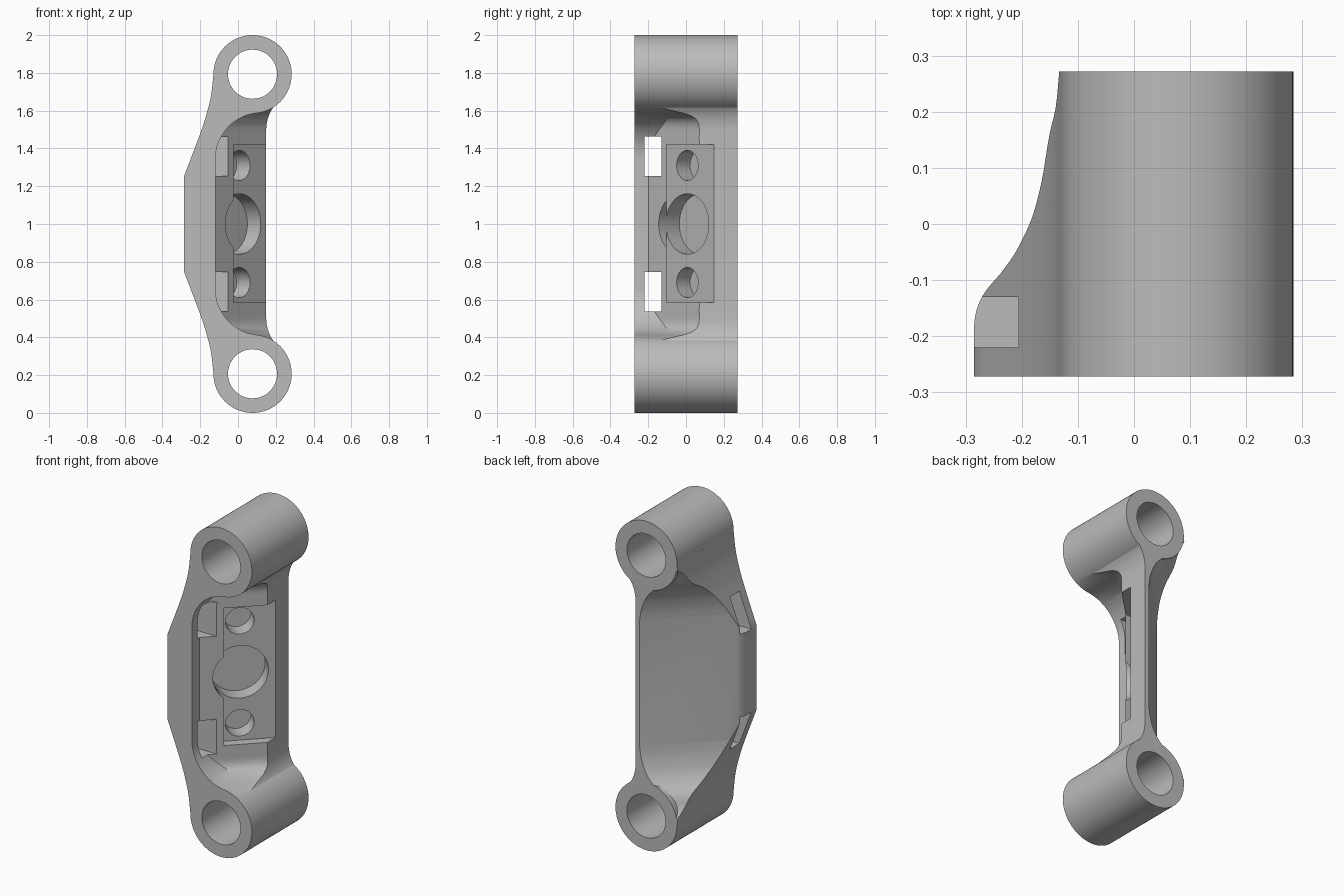
import bpy, bmesh, math
from mathutils import Vector

cube = bpy.data.objects.get("Cube")
if cube:
    bpy.data.objects.remove(cube, do_unlink=True)

X, Y, Z = Vector((1, 0, 0)), Vector((0, 1, 0)), Vector((0, 0, 1))
ALONG = (X + Y).normalized()      # runs along the diagonal web
INWARD = (X - Y).normalized()     # points out of the web's front side
MID = Z                           # mirror height of the part
HALF_DEPTH = 0.272
TUBE_X, TUBE_Z, TUBE_R, BORE_R = 0.077, 0.793, 0.207, 0.13


def curve(points, steps=5):
    """Catmull-Rom smoothing through a few points."""
    p = [Vector(q) for q in points]
    p = [2 * p[0] - p[1]] + p + [2 * p[-1] - p[-2]]
    out = []
    for a, b, c, d in zip(p, p[1:], p[2:], p[3:]):
        for i in range(steps):
            t = i / steps
            out.append(0.5 * (2 * b + (c - a) * t + (2 * a - 5 * b + 4 * c - d) * t ** 2
                              + (3 * b - a - 3 * c + d) * t ** 3))
    return out + [p[-2]]


def mirrored(points):
    """Close an upper half profile with its lower mirror image."""
    pts = [Vector(q) for q in points]
    return pts + [Vector((q.x, -q.y)) for q in reversed(pts)]


def prism(name, points, u, v, start, end, origin=MID):
    """Extrude a flat profile spanned by u and v along their normal."""
    w = u.cross(v)
    bm = bmesh.new()
    rings = [[bm.verts.new(origin + u * q[0] + v * q[1] + w * d) for q in points]
             for d in (start, end)]
    bm.faces.new(rings[0])
    bm.faces.new(rings[1])
    n = len(points)
    for i in range(n):
        j = (i + 1) % n
        bm.faces.new((rings[0][i], rings[0][j], rings[1][j], rings[1][i]))
    bmesh.ops.recalc_face_normals(bm, faces=bm.faces)
    mesh = bpy.data.meshes.new(name)
    bm.to_mesh(mesh)
    bm.free()
    obj = bpy.data.objects.new(name, mesh)
    bpy.context.collection.objects.link(obj)
    return obj


def circle(cx, cy, r, n=64):
    return [(cx + r * math.cos(math.tau * i / n), cy + r * math.sin(math.tau * i / n))
            for i in range(n)]


def combine(target, tool, operation="DIFFERENCE"):
    """Apply a boolean and discard the tool."""
    mod = target.modifiers.new(operation, "BOOLEAN")
    mod.operation, mod.solver, mod.object = operation, "EXACT", tool
    graph = bpy.context.evaluated_depsgraph_get()
    mesh = bpy.data.meshes.new_from_object(target.evaluated_get(graph))
    target.modifiers.clear()
    target.data = mesh
    bpy.data.objects.remove(tool, do_unlink=True)


# Web blank: side outline with bowed left edge and waisted right edge
right_edge = curve([(0.148, 0.46), (0.152, 0.53), (0.17, 0.59), (0.205, 0.645)])
left_edge = curve([(-0.13, 0.79), (-0.143, 0.68), (-0.17, 0.57), (-0.207, 0.46), (-0.285, 0.255)])
link = prism("link_arm", mirrored(right_edge + [Vector((TUBE_X, TUBE_Z))] + left_edge),
             X, Z, -HALF_DEPTH, HALF_DEPTH)

# Rear relief: flat diagonal face blending up into the tubes
blend = curve([(-0.106, 0.38), (-0.114, 0.45), (-0.136, 0.53), (-0.171, 0.59),
               (-0.22, 0.645), (-0.28, 0.75), (-0.5, 0.95)])
combine(link, prism("rear_relief", mirrored(blend), INWARD, Z, -1, 1))

# Rounded bend between the diagonal face and the front flange
bend = curve([(-0.286, -0.19), (-0.281, -0.155), (-0.266, -0.122), (-0.235, -0.085)])
combine(link, prism("bend_round", [(-0.4, -0.19)] + bend + [Vector((-0.4, -0.085))],
                    X, Y, -0.6, 0.6))

# Front cavity: arched opening limited by a blended floor
arch = curve([(-0.12, 0.3), (-0.117, 0.38), (-0.095, 0.45), (-0.045, 0.52), (0.03, 0.57),
              (0.12, 0.595), (0.2, 0.635), (0.4, 0.78)])
cavity = prism("cavity", mirrored(arch), X, Z, -0.5, 0.5)
floor = curve([(0.055, 0.44), (0.06, 0.53), (0.1, 0.575), (0.19, 0.605), (0.3, 0.64), (0.6, 0.75)])
combine(cavity, prism("cavity_floor", mirrored(floor), INWARD, Z, -1, 1), "INTERSECT")
combine(link, cavity)

# Machined rectangular pad
pad = [(-0.102, -0.102), (0.5, 0.5), (0.5, -0.102)]
combine(link, prism("pad_pocket", pad, X, Y, -0.415, 0.42))

# Window slots through the front flange
for sign in (-1, 1):
    low, high = sorted((sign * 0.253, sign * 0.463))
    combine(link, prism("window_slot", [(-0.22, low), (-0.13, low), (-0.13, high), (-0.22, high)],
                        Y, Z, -0.5, -0.05))

# End tubes
for sign in (-1, 1):
    combine(link, prism("tube", circle(TUBE_X, sign * TUBE_Z, TUBE_R, 96),
                        X, Z, -HALF_DEPTH, HALF_DEPTH), "UNION")
for sign in (-1, 1):
    combine(link, prism("bore", circle(TUBE_X, sign * TUBE_Z, BORE_R), X, Z, -0.5, 0.5))

# Holes through the pad
for height, radius in ((-0.31, 0.08), (0, 0.16), (0.31, 0.08)):
    combine(link, prism("pad_hole", circle(0.01, height, radius), ALONG, Z, -0.1, 0.3))

# Finish: plain grey with smooth curves and sharp edges
grey = bpy.data.materials.new("plain_grey")
grey.use_nodes = True
colour = (0.5, 0.5, 0.5, 1)
grey.diffuse_color = colour
grey.node_tree.nodes["Principled BSDF"].inputs["Base Color"].default_value = colour
link.data.materials.clear()
link.data.materials.append(grey)
for face in link.data.polygons:
    face.material_index = 0
bpy.ops.object.select_all(action="DESELECT")
link.select_set(True)
bpy.context.view_layer.objects.active = link
bpy.ops.object.shade_smooth_by_angle(angle=math.radians(30))
